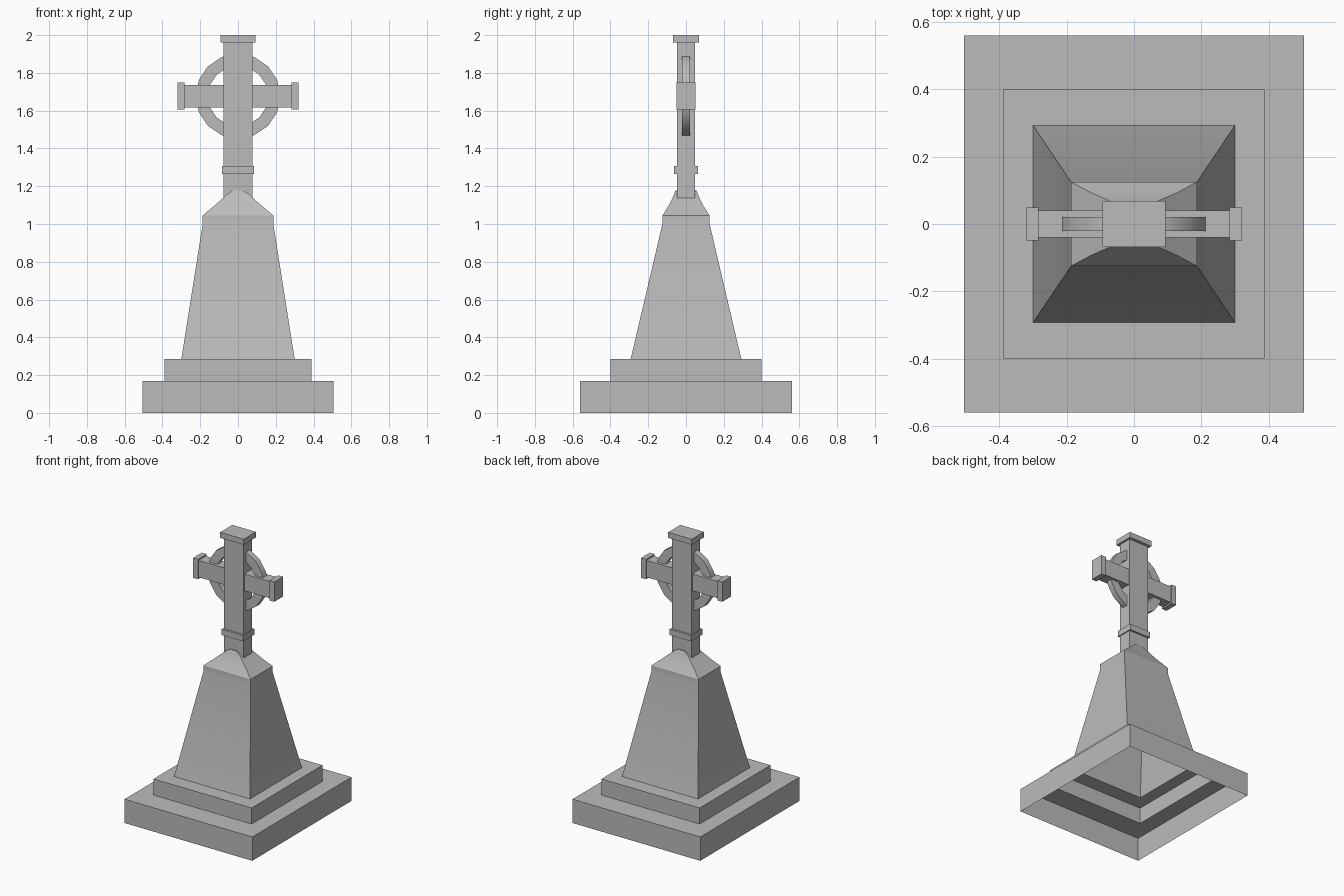
import bpy
import bmesh
import math

if "Cube" in bpy.data.objects:
    bpy.data.objects.remove(bpy.data.objects["Cube"], do_unlink=True)

stone = bpy.data.materials.new("grey_stone")
stone.use_nodes = True
GREY = (0.5, 0.5, 0.5, 1)
stone.diffuse_color = GREY
stone.node_tree.nodes["Principled BSDF"].inputs["Base Color"].default_value = GREY


def finish(name, bm):
    """Turn a bmesh into a stone object, smooth across shallow edges."""
    bmesh.ops.recalc_face_normals(bm, faces=bm.faces[:])
    mesh = bpy.data.meshes.new(name)
    bm.to_mesh(mesh)
    bm.free()
    mesh.materials.append(stone)
    obj = bpy.data.objects.new(name, mesh)
    bpy.context.collection.objects.link(obj)
    bpy.ops.object.select_all(action="DESELECT")
    obj.select_set(True)
    bpy.context.view_layer.objects.active = obj
    bpy.ops.object.shade_smooth_by_angle(angle=math.radians(28))
    return obj


def loft(name, rings, close_bottom=False):
    """Skin centred rectangles given as (half x, half y, z), closed on top."""
    bm = bmesh.new()
    loops = [[bm.verts.new((sx * hx, sy * hy, z))
              for sx, sy in ((-1, -1), (1, -1), (1, 1), (-1, 1))]
             for hx, hy, z in rings]
    for low, high in zip(loops, loops[1:]):
        for i in range(4):
            j = (i + 1) % 4
            bm.faces.new((low[i], low[j], high[j], high[i]))
    bm.faces.new(loops[-1])
    if close_bottom:
        bm.faces.new(loops[0][::-1])
    return finish(name, bm)


def box(name, x, y, z):
    """Box from (low, high) ranges."""
    bm = bmesh.new()
    bmesh.ops.create_cube(bm, size=1)
    for v in bm.verts:
        v.co = [r[0] if c < 0 else r[1] for c, r in zip(v.co, (x, y, z))]
    return finish(name, bm)


def block(name, hx, hy, z0, z1):
    return box(name, (-hx, hx), (-hy, hy), (z0, z1))


# Hollow stepped base and tapered pedestal, open underneath
loft("stepped_pedestal", [
    (0.505, 0.56, 0), (0.505, 0.56, 0.17),
    (0.388, 0.40, 0.17), (0.388, 0.40, 0.285),
    (0.30, 0.293, 0.285), (0.187, 0.125, 1.0), (0.187, 0.125, 1.045),
    (0.13, 0.094, 1.093), (0.08, 0.072, 1.137),
    (0.055, 0.062, 1.16), (0.03, 0.056, 1.174), (0.012, 0.054, 1.177)])

# Upright of the cross with its collar and top block
block("shaft", 0.078, 0.048, 1.12, 1.97)
block("shaft_collar", 0.085, 0.063, 1.265, 1.307)
block("shaft_top", 0.093, 0.069, 1.96, 2.0)

# Arms and end blocks
ARM_Z = 1.677
for side, s in (("left", 1), ("right", -1)):
    inner, middle, outer = 0.06 * s, 0.283 * s, 0.321 * s
    box(side + "_arm", sorted((inner, middle)), (-0.04, 0.04),
        (ARM_Z - 0.06, ARM_Z + 0.06))
    box(side + "_arm_end", sorted((middle, outer)), (-0.049, 0.049),
        (ARM_Z - 0.071, ARM_Z + 0.071))

# Ring around the crossing
SEGMENTS = 16
bm = bmesh.new()
sections = []
for i in range(SEGMENTS):
    a = math.tau * i / SEGMENTS
    sections.append([bm.verts.new((r * math.cos(a), y, ARM_Z + r * math.sin(a)))
                     for r, y in ((0.16, -0.021), (0.224, -0.021),
                                  (0.224, 0.021), (0.16, 0.021))])
for i, here in enumerate(sections):
    there = sections[(i + 1) % SEGMENTS]
    for k in range(4):
        m = (k + 1) % 4
        bm.faces.new((here[k], here[m], there[m], there[k]))
finish("cross_ring", bm)
